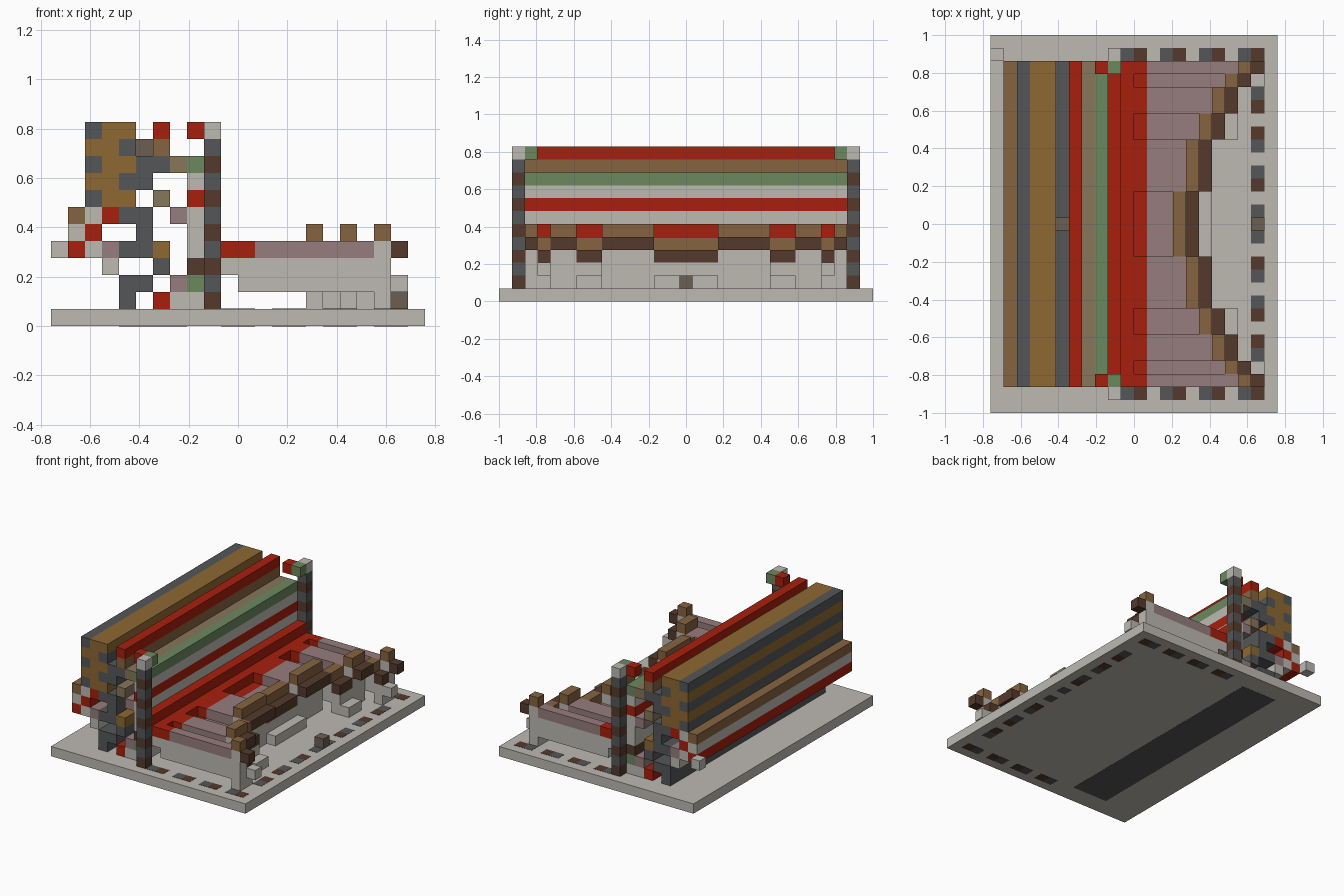
import bpy, bmesh

if "Cube" in bpy.data.objects:
    bpy.data.objects.remove(bpy.data.objects["Cube"])

U = 2 / 29                      # edge length of one block
X0, Y0 = -11 * U, -1.0

COLORS = {
    'L': ("light_stone", (.51, .49, .45)),
    'R': ("red", (.39, .014, .004)),
    'G': ("gold_brown", (.27, .14, .032)),
    'T': ("tan_wood", (.24, .127, .053)),
    'N': ("dark_brown", (.091, .042, .025)),
    'D': ("dark_grey", (.089, .093, .098)),
    'M': ("mauve", (.305, .205, .205)),
    'E': ("green", (.15, .246, .117)),
    'U': ("taupe", (.242, .181, .102)),
    'B': ("umber_grey", (.15, .114, .084)),
}
MATS = {}
for key, (name, rgb) in COLORS.items():
    MATS[key] = bpy.data.materials.new(name)
    MATS[key].diffuse_color = (*rgb, 1)


def part(name, boxes, mirror=False, sink=0.0):
    """One object from block ranges (colour, i0, i1, j0, j1, k0, k1), inclusive."""
    if mirror:
        boxes = boxes + [(c, a, b, 28 - e, 28 - d, f, g)
                         for c, a, b, d, e, f, g in boxes if d + e != 28]
    mesh = bpy.data.meshes.new(name)
    keys = sorted({b[0] for b in boxes})
    for key in keys:
        mesh.materials.append(MATS[key])
    bm = bmesh.new()
    for c, i0, i1, j0, j1, k0, k1 in boxes:
        lo = (X0 + i0 * U, Y0 + j0 * U, k0 * U - sink)
        hi = (X0 + (i1 + 1) * U, Y0 + (j1 + 1) * U, (k1 + 1) * U + sink)
        vs = bmesh.ops.create_cube(bm, size=1)['verts']
        for v in vs:
            for a in range(3):
                v.co[a] = hi[a] if v.co[a] > 0 else lo[a]
        for f in {f for v in vs for f in v.link_faces}:
            f.material_index = keys.index(c)
    bm.to_mesh(mesh)
    bm.free()
    ob = bpy.data.objects.new(name, mesh)
    bpy.context.collection.objects.link(ob)
    return ob


# base slab
part("base_slab", [('L', 0, 21, 0, 28, 0, 0)])

# coloured inlays around the base, showing on top and underneath
edge = [(c, i, i, 1, 1, 0, 0) for c, i in
        zip("DNDNDNDN", (10, 11, 13, 14, 16, 17, 19, 20))]
front = [(c, 20, 20, j, j, 0, 0) for c, j in
         zip("DNNDDND", (4, 5, 7, 8, 10, 11, 13))]
part("base_inlays", edge + front, mirror=True, sink=.0015)

# dark panel under the base
panel = part("underside_panel", [('D', 4, 7, 2, 26, 0, 0)])
for v in panel.data.vertices:
    v.co.z = .004 if v.co.z > .01 else -.001

# long stepped building: cross-section rows (columns 1 to 8) from top to bottom
SECTION = {
    "upper_wall": (11, [".DGG.R..",
                        ".GGD.T..",
                        ".DGGDDUE",
                        ".GGDD..L",
                        ".DGG.U.R"]),
    "middle_wall": (6, ["TLRDD.ML",
                        "LR..D..L",
                        "RLMDDG.L"]),
    "lower_wall": (3, ["..L..D.N",
                       "...DD.ME",
                       "...D.RLL"]),
}
for name, (top, rows) in SECTION.items():
    boxes = []
    for r, row in enumerate(rows):
        for n, c in enumerate(row):
            if c != '.':
                boxes.append((c, n + 1, n + 1, 2, 26, top - r, top - r))
    part(name, boxes)

part("roof_block", [('B', 5, 5, 14, 14, 10, 10)])
part("rear_corner_block", [('L', 0, 0, 27, 27, 4, 4)])
part("front_block", [('B', 20, 20, 14, 14, 1, 1)])

# banded corner pillars with hooked tops
pillar = [('N' if k % 2 else 'D', 9, 9, 1, 1, k, k) for k in range(1, 11)]
pillar += [('L', 9, 9, 1, 1, 11, 11), ('E', 9, 9, 2, 2, 11, 11),
           ('R', 8, 8, 2, 2, 11, 11)]
part("corner_pillars", pillar, mirror=True)

# terrace sections: first row, last row, rim column, lowered aisle or not
STEPS = [(2, 2, 19, False), (3, 3, 18, True), (4, 5, 17, False),
         (6, 7, 16, True), (8, 11, 15, False), (12, 16, 14, True)]
floor, rim, support = [], [], []
for j0, j1, t, aisle in STEPS:
    k = 3 if aisle else 4
    floor += [('R', 10, 10, j0, j1, 4, 4), ('R', 11, 11, j0, j1, k, k),
              ('M', 12, t - 1, j0, j1, k, k)]
    rim += [('T', t, t, j0, j1, k + 1, k + 1), ('N', t + 1, t + 1, j0, j1, k, k)]
    if aisle:
        support += [('L', t, t + 1, j0, j1, 2, 2), ('L', t, t, j0, j1, 3, 3),
                    ('L', t + 1, t + 1, j0, j1, 1, 1)]
        last = min(t + 2, 20)
        support.append(('L', t + 2, last, j0, j1, 2 if last == 20 else 1,
                        2 if last == 20 else 1))
    else:
        support.append(('L', t, t, j0, j1, 1, 4))
part("terrace_floor", floor, mirror=True)
part("terrace_rim", rim, mirror=True)
part("terrace_supports", support, mirror=True)
part("terrace_back_ledge", [('R', 9, 9, 2, 26, 4, 5)])

# side beams below the terrace
part("side_beams", [('L', 10, 18, 2, 2, 3, 3), ('L', 11, 18, 2, 2, 2, 2)],
     mirror=True)

for m in bpy.data.materials:
    if m.users and not m.is_grease_pencil:
        m.use_nodes = True
        m.node_tree.nodes["Principled BSDF"].inputs["Base Color"].default_value = m.diffuse_color
